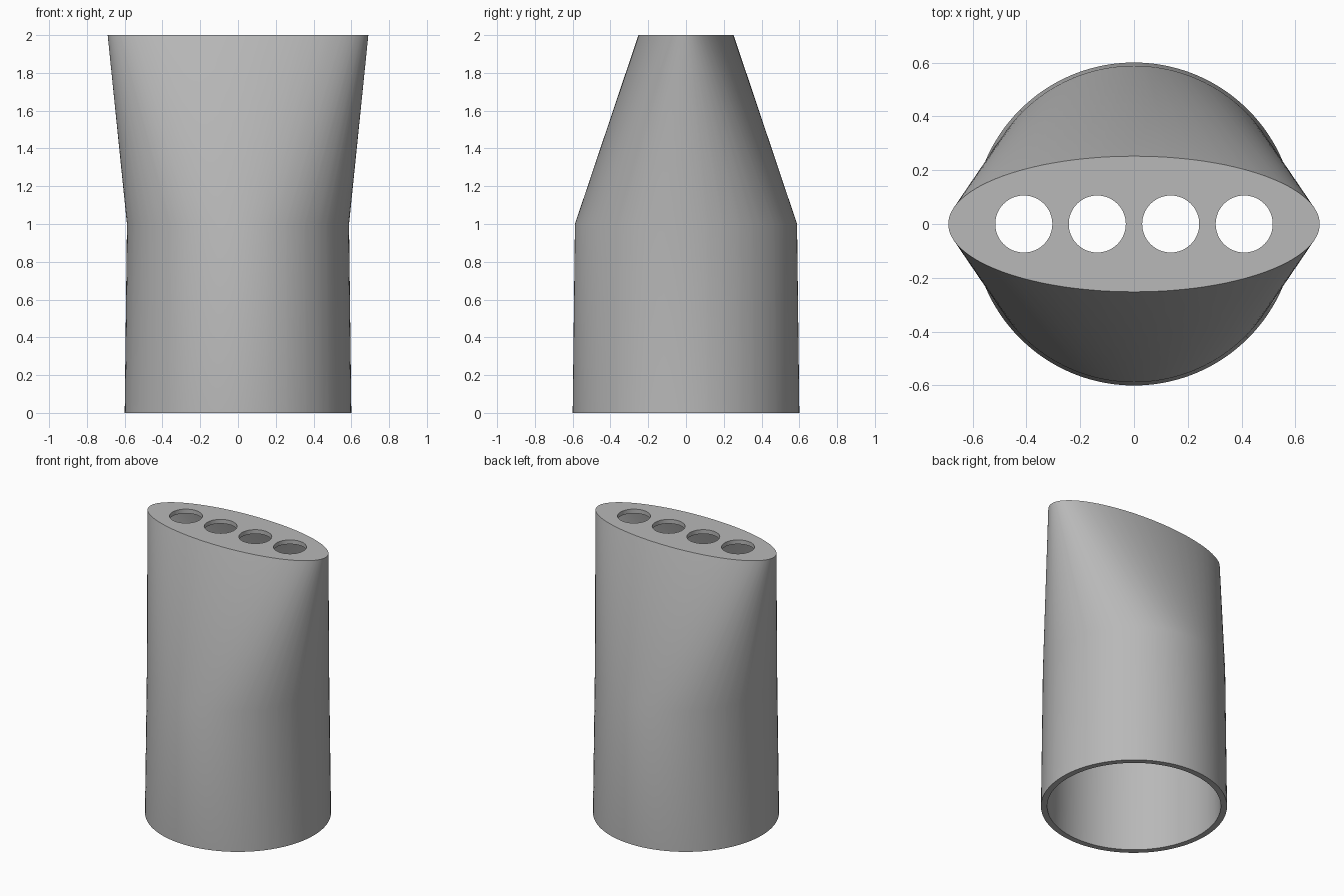
import bpy, bmesh
from math import atan2, cos, sin, pi, hypot

if "Cube" in bpy.data.objects:
    bpy.data.objects.remove(bpy.data.objects["Cube"])

grey = bpy.data.materials.new("plain_grey")
grey.use_nodes = True
colour = (0.48, 0.48, 0.48, 1)
grey.diffuse_color = colour
grey.node_tree.nodes["Principled BSDF"].inputs["Base Color"].default_value = colour

TOP_X, TOP_Y, WALL, ROOF = 0.69, 0.252, 0.04, 0.03

# Wall directions: even around the round base and even around the oval top
STEPS = 96
turns = [2 * pi * i / STEPS for i in range(STEPS)]
oval = [atan2(TOP_X * sin(t), TOP_Y * cos(t)) % (2 * pi) for t in turns]
directions = []
for d in sorted(turns + oval):
    if not directions or d - directions[-1] > 0.004:
        directions.append(d)
if 2 * pi - directions[-1] < 0.004:
    directions.pop()


def ring(bm, a, b, z):
    """Oval ring whose points are paired by outward direction."""
    verts = []
    for d in directions:
        k = hypot(a * cos(d), b * sin(d))
        verts.append(bm.verts.new((a * a * cos(d) / k, b * b * sin(d) / k, z)))
    return verts


def bridge(bm, low, high):
    for i in range(len(low)):
        j = (i + 1) % len(low)
        bm.faces.new((low[i], low[j], high[j], high[i]))


# Hollow body: round sleeve blending into a flat oval end
bm = bmesh.new()
outer = [ring(bm, 0.6, 0.6, 0), ring(bm, 0.588, 0.588, 1), ring(bm, TOP_X, TOP_Y, 2)]
inner = [ring(bm, 0.6 - WALL, 0.6 - WALL, 0), ring(bm, 0.588 - WALL, 0.588 - WALL, 1),
         ring(bm, TOP_X - WALL, TOP_Y - WALL, 2 - ROOF)]
for shell in (outer, inner):
    bridge(bm, shell[0], shell[1])
    bridge(bm, shell[1], shell[2])
    bm.faces.new(shell[2])
bridge(bm, inner[0], outer[0])
bmesh.ops.recalc_face_normals(bm, faces=bm.faces)
mesh = bpy.data.meshes.new("nozzle_body")
bm.to_mesh(mesh)
bm.free()
mesh.materials.append(grey)
body = bpy.data.objects.new("nozzle_body", mesh)
bpy.context.collection.objects.link(body)

# Row of four round holes through the top
for n in range(4):
    bpy.ops.mesh.primitive_cylinder_add(vertices=64, radius=0.106, depth=0.2,
                                        location=((n - 1.5) * 0.273, 0, 2))
    cutter = bpy.context.object
    cutter.name = "hole_cutter"
    cutter.hide_render = True
    cutter.data.materials.append(grey)
    mod = body.modifiers.new("hole", 'BOOLEAN')
    mod.operation = 'DIFFERENCE'
    mod.solver = 'EXACT'
    mod.object = cutter
    bpy.ops.object.select_all(action='DESELECT')
    body.select_set(True)
    bpy.context.view_layer.objects.active = body
    bpy.ops.object.modifier_apply(modifier=mod.name)
    bpy.data.objects.remove(cutter)

bpy.ops.object.shade_smooth_by_angle(angle=pi / 6)
